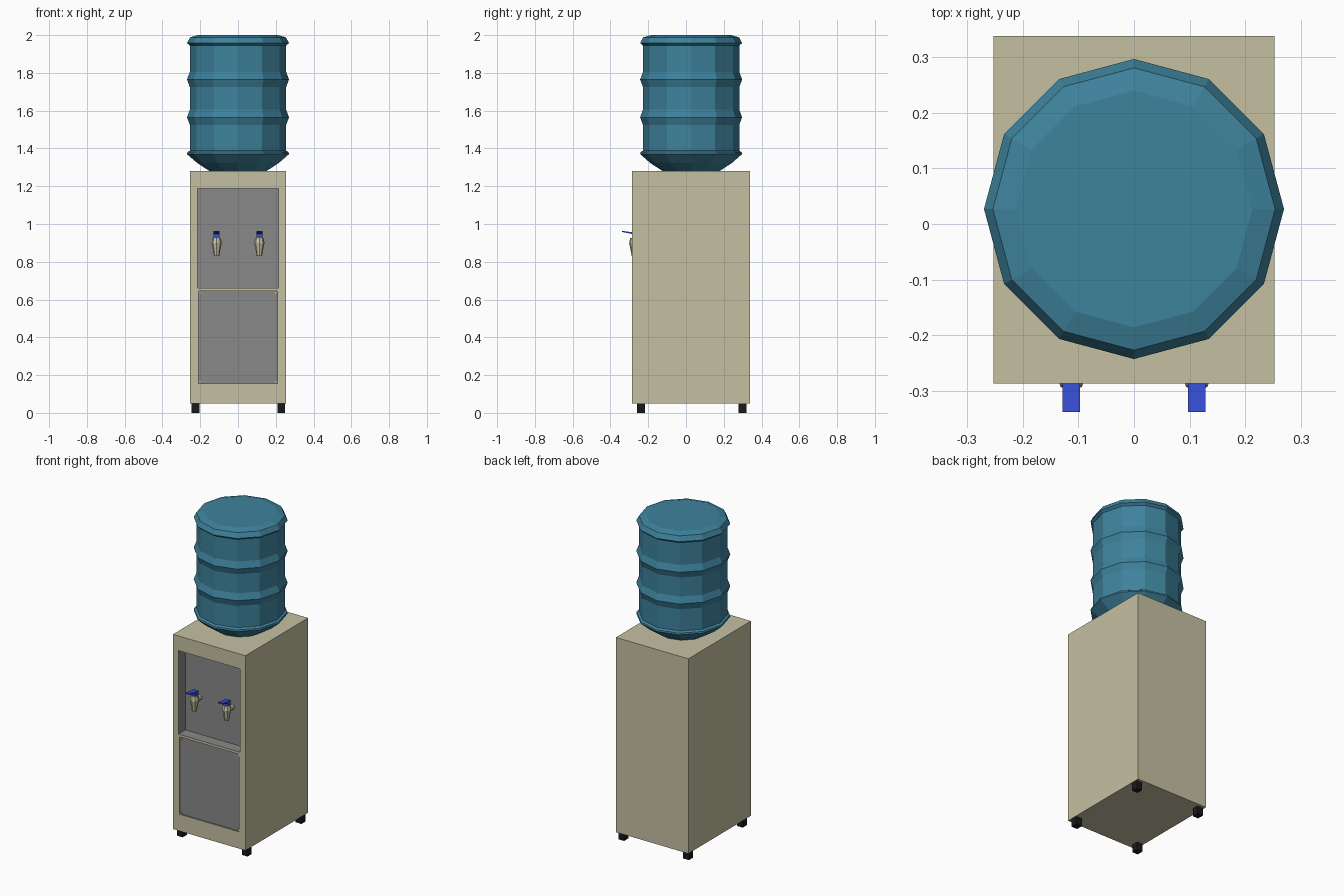
import bpy, bmesh, math
from mathutils import Matrix

if "Cube" in bpy.data.objects:
    bpy.data.objects.remove(bpy.data.objects["Cube"])


def mat(name, rgb):
    m = bpy.data.materials.new(name)
    m.diffuse_color = (*rgb, 1)
    m.use_nodes = True
    m.node_tree.nodes["Principled BSDF"].inputs["Base Color"].default_value = m.diffuse_color
    return m


BEIGE = mat("beige plastic", (0.56, 0.53, 0.36))
GREY = mat("grey panel", (0.25, 0.25, 0.25))
WATER = mat("blue bottle", (0.048, 0.225, 0.335))
BLUE = mat("blue lever", (0.037, 0.075, 0.65))
BLACK = mat("black rubber", (0.01, 0.01, 0.01))


def make(name, bm, *mats):
    bmesh.ops.recalc_face_normals(bm, faces=bm.faces[:])
    me = bpy.data.meshes.new(name)
    bm.to_mesh(me)
    bm.free()
    for m in mats:
        me.materials.append(m)
    ob = bpy.data.objects.new(name, me)
    bpy.context.collection.objects.link(ob)
    return ob


def box(name, lo, hi, m):
    bm = bmesh.new()
    bmesh.ops.create_cube(bm, size=1)
    for v in bm.verts:
        v.co = [(a + b) / 2 + c * (b - a) for a, b, c in zip(lo, hi, v.co)]
    return make(name, bm, m)


def lathe(name, profile, n, centre, m):
    """Stack of n-sided rings (radius, z), capped at both ends."""
    bm = bmesh.new()
    rings = [[bm.verts.new((centre[0] + r * math.cos(2 * math.pi * i / n),
                            centre[1] + r * math.sin(2 * math.pi * i / n), z))
              for i in range(n)] for r, z in profile]
    for a, b in zip(rings, rings[1:]):
        for i in range(n):
            j = (i + 1) % n
            bm.faces.new((a[i], a[j], b[j], b[i]))
    bm.faces.new(rings[0])
    bm.faces.new(rings[-1])
    return make(name, bm, m)


# Cabinet with a deep tap alcove and a shallow lower panel
FRONT = -0.287
cabinet = box("cabinet", (-0.253, FRONT, 0.05), (0.253, 0.338, 1.28), BEIGE)
cabinet.data.materials.append(GREY)
cuts = [("alcove_cutter", 0.215, 0.66, 1.187, 0.07),
        ("lower_panel_cutter", 0.209, 0.156, 0.645, 0.008)]
bpy.context.view_layer.objects.active = cabinet
for name, w, z0, z1, depth in cuts:
    cutter = box(name, (-w, FRONT - 0.1, z0), (w, FRONT + depth, z1), GREY)
    mod = cabinet.modifiers.new(name, "BOOLEAN")
    mod.operation, mod.solver, mod.object = "DIFFERENCE", "EXACT", cutter
    bpy.ops.object.modifier_apply(modifier=name)
    bpy.data.objects.remove(cutter)
# Recess faces are grey, everything else beige
for f in cabinet.data.polygons:
    c = f.center
    f.material_index = int(abs(c.x) < 0.22 and FRONT + 0.001 < c.y < -0.1
                           and 0.1 < c.z < 1.2)

# Screws in the corners of the lower panel
for i, (x, z) in enumerate([(s * 0.2, z) for s in (-1, 1) for z in (0.165, 0.636)]):
    box(f"panel_screw_{i + 1}", (x - 0.005, FRONT + 0.003, z - 0.005),
        (x + 0.005, FRONT + 0.009, z + 0.005), BEIGE)

# Feet
for i, (x, y) in enumerate([(x, y) for x in (-0.225, 0.228) for y in (-0.238, 0.3)]):
    box(f"foot_{i + 1}", (x - 0.02, y - 0.021, 0), (x + 0.02, y + 0.021, 0.055), BLACK)

# Ribbed twelve-sided water bottle
lathe("water_bottle",
      [(0.145, 1.26), (0.15, 1.28), (0.215, 1.322), (0.27, 1.37), (0.268, 1.38),
       (0.255, 1.388), (0.255, 1.525), (0.27, 1.565), (0.255, 1.605),
       (0.255, 1.725), (0.27, 1.765), (0.255, 1.805), (0.255, 1.945),
       (0.27, 1.958), (0.254, 1.988), (0.213, 2.0)], 12, (0, 0.027), WATER)

# Taps: spout, pipe to the alcove wall, stem and lever
for side, x in (("left", -0.113), ("right", 0.113)):
    y = -0.274
    lathe(f"{side}_tap_spout", [(0.014, 0.83), (0.02, 0.865), (0.027, 0.90), (0.021, 0.927)],
          8, (x, y), BEIGE)
    bm = bmesh.new()
    bmesh.ops.create_cone(bm, cap_ends=True, segments=8, radius1=0.016, radius2=0.016,
                          depth=0.065,
                          matrix=Matrix.Translation((x, -0.246, 0.895))
                          @ Matrix.Rotation(math.pi / 2, 4, "X"))
    make(f"{side}_tap_pipe", bm, BEIGE)
    box(f"{side}_tap_stem", (x - 0.016, y - 0.012, 0.925), (x + 0.016, y + 0.016, 0.95), BLUE)
    bm = bmesh.new()
    section = [(-0.338, 0.958), (-0.338, 0.964), (-0.29, 0.957), (-0.256, 0.955),
               (-0.256, 0.945), (-0.29, 0.948)]
    face = bm.faces.new([bm.verts.new((x - 0.016, a, b)) for a, b in section])
    ext = bmesh.ops.extrude_face_region(bm, geom=[face])["geom"]
    bmesh.ops.translate(bm, vec=(0.032, 0, 0),
                        verts=[g for g in ext if isinstance(g, bmesh.types.BMVert)])
    make(f"{side}_tap_lever", bm, BLUE)
